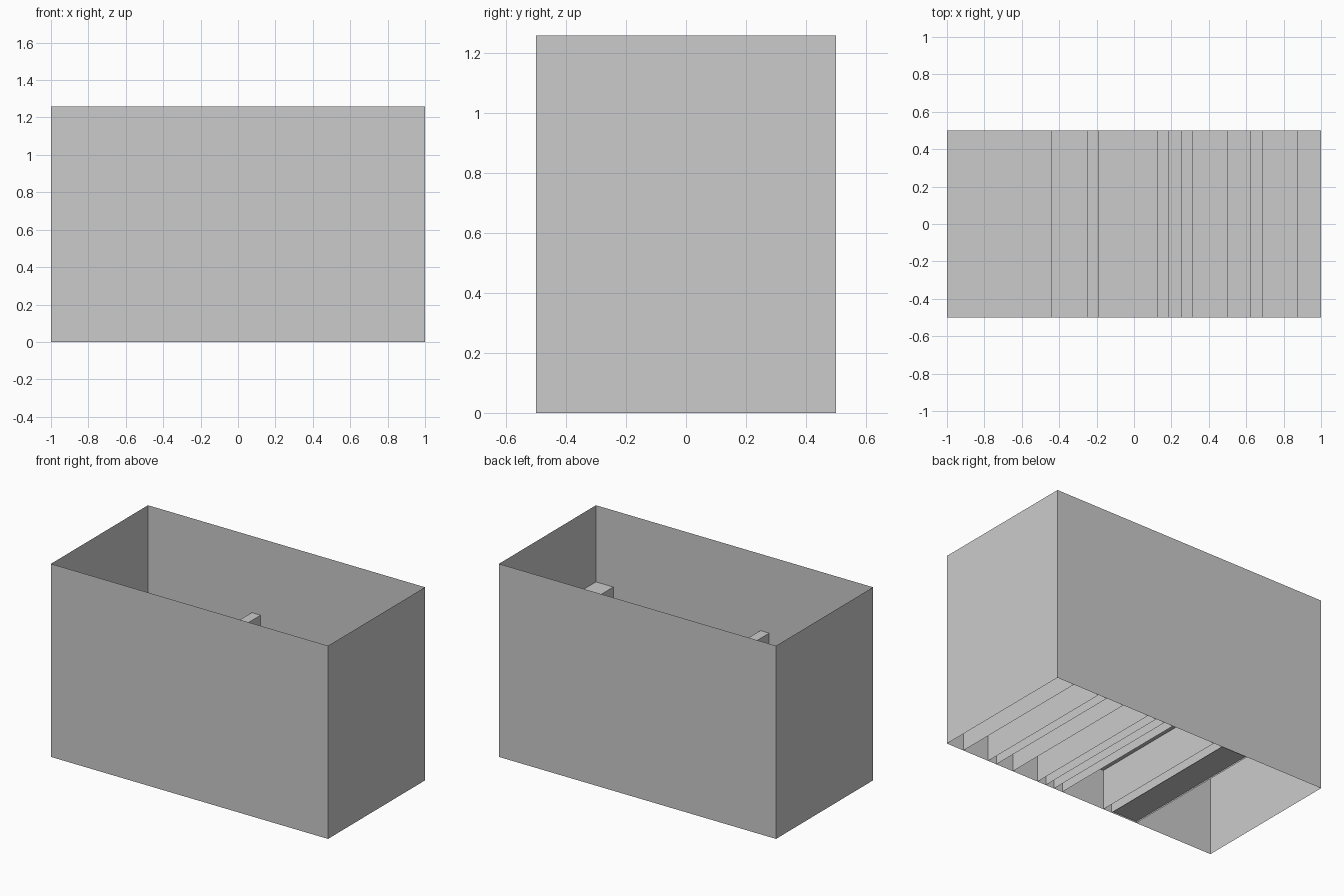
import bpy
import bmesh

if "Cube" in bpy.data.objects:
    bpy.data.objects.remove(bpy.data.objects["Cube"])

UNIT = 1 / 16      # width of one column step
BASE = 0.01        # thin base level under the stepped floor
LEVEL = 0.25       # height of one floor level
TOP = 1.26         # rim of the box

grey = bpy.data.materials.new("plain_grey")
grey.diffuse_color = (0.6, 0.6, 0.6, 1)
grey.use_nodes = True
grey.node_tree.nodes["Principled BSDF"].inputs["Base Color"].default_value = grey.diffuse_color


def open_box(name, x0, x1, height, lid):
    """Thin-walled box standing on z = 0, open below, with or without a lid."""
    bm = bmesh.new()
    bmesh.ops.create_cube(bm, size=1)
    for v in bm.verts:
        v.co.x = x0 if v.co.x < 0 else x1
        v.co.z = 0 if v.co.z < 0 else height
    bm.normal_update()
    gone = [f for f in bm.faces
            if f.normal.z < -0.5 or (f.normal.z > 0.5 and not lid)]
    bmesh.ops.delete(bm, geom=gone, context='FACES')
    mesh = bpy.data.meshes.new(name)
    bm.to_mesh(mesh)
    bm.free()
    mesh.materials.append(grey)
    obj = bpy.data.objects.new(name, mesh)
    bpy.context.collection.objects.link(obj)
    return obj


# Outer walls, open at the top and bottom
open_box("outer_walls", -1, 1, TOP, lid=False)

# Stepped floor from left to right: (width in units, level)
steps = [(9, 2), (3, 0), (1, 3), (5, 1), (1, 2), (1, 1),
         (1, 2), (3, 1), (2, 2), (1, 1), (3, 2), (2, 3)]
x = -1
for i, (width, level) in enumerate(steps):
    x_next = x + width * UNIT
    open_box(f"floor_step_{i + 1}", x, x_next, BASE + level * LEVEL, lid=True)
    x = x_next
